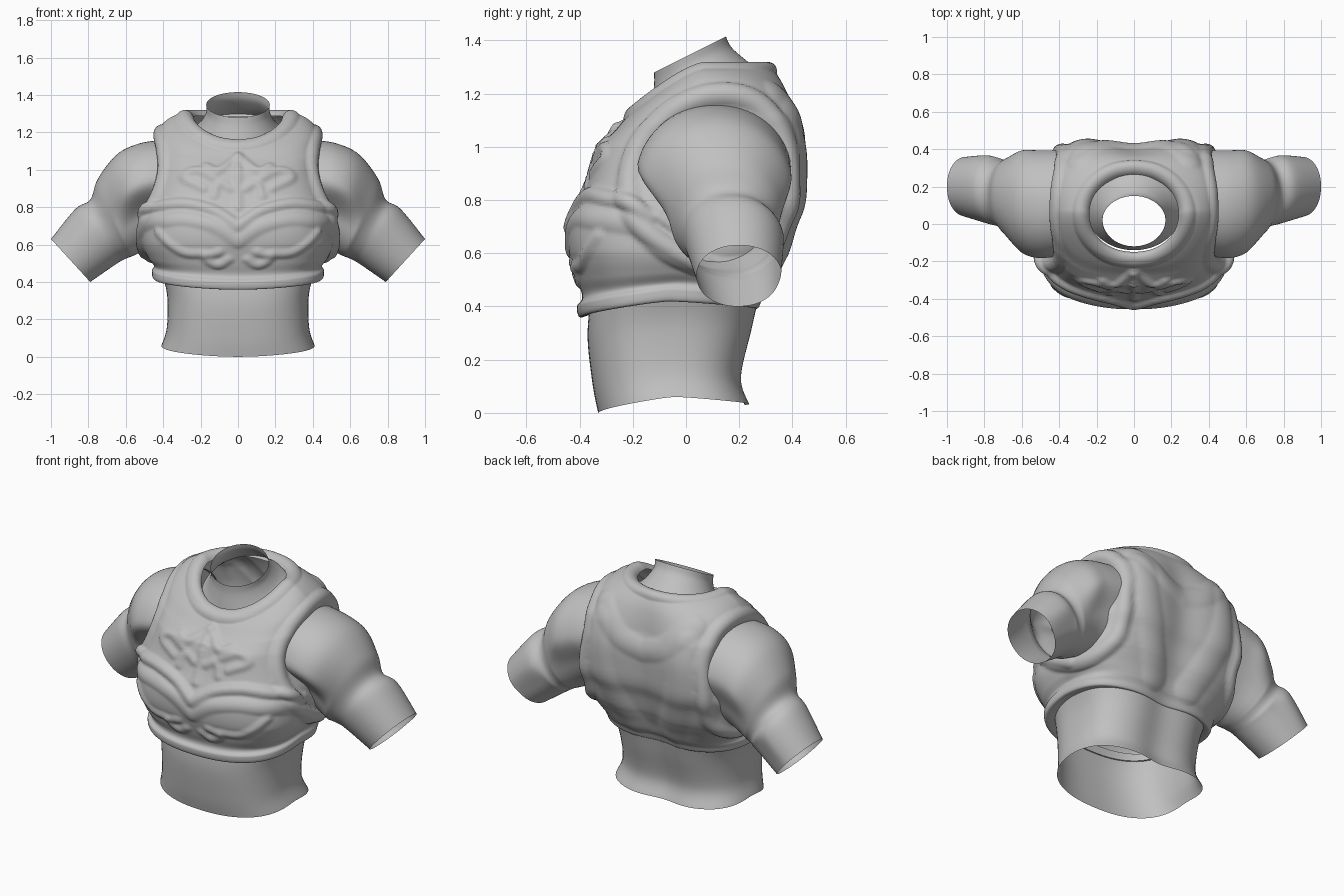
import bpy, bmesh, math
from mathutils import Vector
from mathutils.bvhtree import BVHTree
from mathutils.kdtree import KDTree

cube = bpy.data.objects.get("Cube")
if cube:
    bpy.data.objects.remove(cube)

clay = bpy.data.materials.new("clay_grey")
clay.use_nodes = True
grey = (.53, .53, .53, 1)
clay.diffuse_color = grey
bsdf = next(node for node in clay.node_tree.nodes if node.type == 'BSDF_PRINCIPLED')
bsdf.inputs["Base Color"].default_value = grey
bsdf.inputs["Roughness"].default_value = .7

FRONT, SIDE, DOWN, BACK = Vector((0, 1, 0)), Vector((-1, 0, 0)), Vector((0, 0, -1)), Vector((0, -1, 0))


def clamp(value):
    return max(0, min(1, value))


def smooth_rows(rows, steps):
    """Catmull-Rom interpolation through rows of numbers."""
    out = []
    last = len(rows) - 1
    for i in range(last):
        before, start, end, after = (rows[max(0, min(last, i + k))] for k in (-1, 0, 1, 2))
        for s in range(steps):
            t = s / steps
            row = []
            for p, q, r, u in zip(before, start, end, after):
                slope_in, slope_out = (r - p) / 2, (u - q) / 2
                blend = t * t * (3 - 2 * t)
                row.append(q + (r - q) * blend + slope_in * t * (1 - t) ** 2 - slope_out * t * t * (1 - t))
            out.append(row)
    return out + [list(rows[last])]


def squircle(angle, power):
    c, s = math.cos(angle), math.sin(angle)
    radius = (abs(c) ** power + abs(s) ** power) ** (-1 / power)
    return c * radius, s * radius


def body_point(row, angle):
    """Row: half width, front y, back y, side z. Front and back edges dip at hem and neckline."""
    width, y_front, y_back, z = row
    middle = (y_front + y_back) / 2
    s = math.sin(angle)
    fade = clamp((1.3 - z) * 5)
    bulge = clamp(1 - ((z - .95) * 2) ** 2) * fade
    hem = clamp((.58 - z) * 10)
    if s > 0:
        u, v = squircle(angle, 2 + .9 * fade + 1.5 * bulge)
        y = middle + (y_back - middle) * v
        y -= .03 * fade * s * math.exp(-(width * u * 8) ** 2)
        drop = .03 * hem
    else:
        u, v = squircle(angle, 2 + .7 * fade + .4 * bulge)
        y = middle + (middle - y_front) * v
        drop = .06 * hem + .15 * clamp((z - 1) * 3.5)
    return width * u, y, z - drop * abs(s) ** 1.4


def neck_point(row, angle):
    """Row: half width, front y, back y, z at the middle. Rings tilt up to the back."""
    width, y_front, y_back, z = row
    y = (y_front + y_back) / 2 + (y_back - y_front) / 2 * math.sin(angle)
    return width * math.cos(angle), y, z + y / 2


def arm_point(row, angle):
    """Row: outer x z, inner x z, front y, back y. The underside is narrower."""
    outer_x, outer_z, inner_x, inner_z, y_front, y_back = row
    u, v = squircle(angle, 2.1)
    under = clamp(.4 - u * 1.5)
    under = under * under * (3 - 2 * under)
    y_front += (max(y_front, -.06) - y_front) * under
    y_back += (min(y_back, .35) - y_back) * under
    return ((outer_x + inner_x) / 2 + (outer_x - inner_x) / 2 * u,
            (y_front + y_back) / 2 - (y_back - y_front) / 2 * v,
            (outer_z + inner_z) / 2 + (outer_z - inner_z) / 2 * u)


def loft(rows, point, segments=72, steps=6):
    bm = bmesh.new()
    rings = [[bm.verts.new(point(row, math.tau * k / segments)) for k in range(segments)]
             for row in smooth_rows(rows, steps)]
    for low, high in zip(rings, rings[1:]):
        for k in range(segments):
            j = (k + 1) % segments
            bm.faces.new((low[k], low[j], high[j], high[k]))
    return bm


def finish(name, bm, mirror=False):
    mesh = bpy.data.meshes.new(name)
    bm.to_mesh(mesh)
    bm.free()
    mesh.materials.append(clay)
    for poly in mesh.polygons:
        poly.use_smooth = True
    ob = bpy.data.objects.new(name, mesh)
    bpy.context.collection.objects.link(ob)
    if mirror:
        ob.modifiers.new("mirror", 'MIRROR')


def emboss(bm, points, width, height):
    """Raise a soft ridge along a path of (position, projection direction), on both sides."""
    tree = BVHTree.FromBMesh(bm)
    anchors = []
    for position, direction in points:
        hit = tree.ray_cast(Vector(position) - 3 * direction, direction)[0]
        anchors.append(hit or tree.find_nearest(Vector(position))[0])
    path = [tree.find_nearest(Vector(p))[0] for p in smooth_rows(anchors, 12)]
    path += [Vector((-p.x, p.y, p.z)) for p in path]
    lookup = KDTree(len(path))
    for i, p in enumerate(path):
        lookup.insert(p, i)
    lookup.balance()
    bm.normal_update()
    for vert in bm.verts:
        distance = lookup.find(vert.co)[2] / width
        if distance < 1:
            vert.co += vert.normal * height * (1 - distance ** 2)


def front(*path):
    return [((x, 0, z), FRONT) for x, z in path]


def side(*path):
    return [((0, y, z), SIDE) for y, z in path]


def above(*path):
    return [((x, y, 0), DOWN) for x, y in path]


def behind(*path):
    return [((x, 0, z), BACK) for x, z in path]


# Bare waist, open underneath
finish("waist", loft([
    (.41, -.33, .25, .06),
    (.38, -.35, .22, .16),
    (.38, -.37, .26, .34),
    (.42, -.36, .29, .48)], body_point))

# Open neck with a rim that rises to the back
finish("neck", loft([
    (.25, -.14, .27, 1.16),
    (.2, -.13, .22, 1.22),
    (.17, -.12, .17, 1.29),
    (.17, -.12, .15, 1.34)], neck_point))

# Muscular upper arms cut open below the elbow
finish("arms", loft([
    (.4, 1.16, .4, .6, -.18, .4),
    (.53, 1.14, .48, .58, -.19, .4),
    (.65, 1.08, .52, .56, -.16, .4),
    (.75, .95, .56, .54, -.07, .36),
    (.79, .84, .61, .52, -.02, .34),
    (.87, .79, .66, .49, 0, .37),
    (1, .63, .79, .4, .04, .36)], arm_point), mirror=True)

# Vest from the rolled hem up over the shoulders to the neckline
vest = loft([
    (.39, -.36, .25, .43),
    (.45, -.4, .28, .42),
    (.46, -.41, .3, .46),
    (.45, -.39, .32, .49),
    (.48, -.41, .34, .53),
    (.51, -.44, .38, .6),
    (.51, -.44, .41, .7),
    (.51, -.41, .44, .78),
    (.48, -.37, .45, .87),
    (.44, -.33, .45, 1),
    (.43, -.27, .42, 1.12),
    (.42, -.23, .38, 1.22),
    (.36, -.2, .34, 1.28),
    (.29, -.17, .31, 1.3),
    (.24, -.15, .26, 1.28)], body_point, segments=200, steps=10)

# Padded rims of armholes and collar
turn = [math.tau * k / 16 for k in range(17)]
emboss(vest, side(*[(.09 + .31 * math.cos(a) + .06 * math.sin(a) ** 2, .87 + .33 * math.sin(a))
                    for a in turn]), .05, .025)
emboss(vest, above(*[(.28 * math.sin(a), .05 - .25 * math.cos(a)) for a in turn[:9]]), .05, .02)

# Lips and panel borders of the waist plate
for lower, width, height in ((0, .036, .02), (.08, .045, .012)):
    emboss(vest, front((0, .7 - lower), (.12, .78 - lower), (.27, .82 - lower), (.41, .81 - lower))
           + side((-.19, .78 - lower), (.06, .64 - lower)), width, height)

# Soft folds of cloth on the back
emboss(vest, behind((0, 1), (.15, 1.06), (.3, 1.2)), .07, .012)
emboss(vest, behind((.12, .5), (.25, .8), (.3, 1.1)), .09, .012)

# Low relief scrollwork on chest and waist plate
for path in (
        ((0, 1.08), (.1, 1), (.17, 1.02)),
        ((.13, .96), (.22, 1), (.29, .96), (.18, .9)),
        ((.04, .9), (.1, .93), (.13, .86)),
        ((0, 1.07), (0, .8)),
        ((.05, .52), (.11, .49), (.17, .53), (.1, .56)),
        ((.18, .55), (.3, .56), (.43, .67))):
    emboss(vest, front(*path), .028, .012)
finish("vest", vest)
